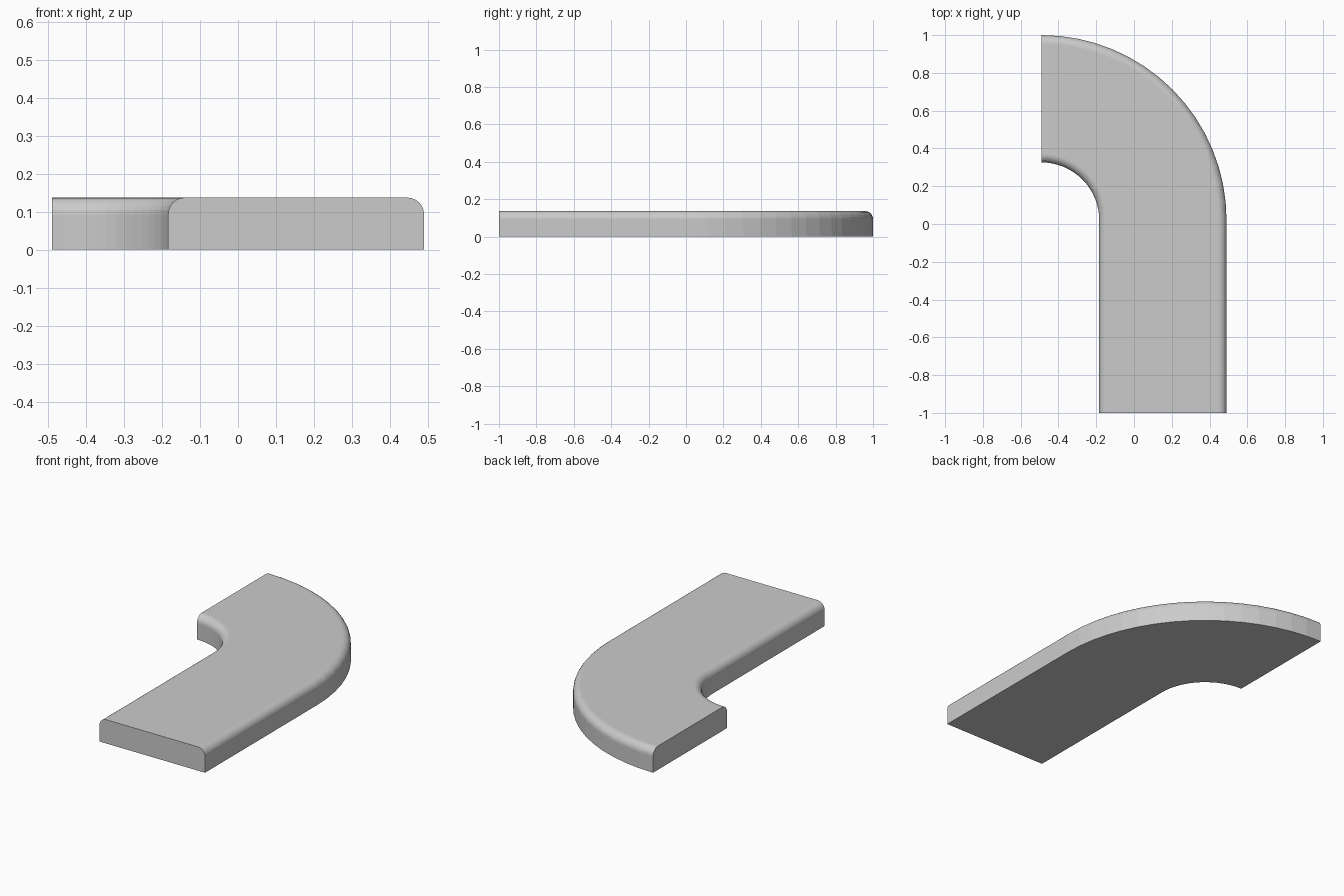
import bpy, bmesh
from math import sin, cos, pi

if "Cube" in bpy.data.objects:
    bpy.data.objects.remove(bpy.data.objects["Cube"])

CX, CY = -0.49, 0.02          # centre of the bend
R_IN, R_OUT = 0.306, 0.98     # inner and outer bend radius
H, F = 0.137, 0.044           # height and top edge rounding
FILLET_STEPS, BEND_STEPS = 6, 16

# cross-section as (radius, height): flat base, rounded upper edges
profile = [(R_IN, 0), (R_OUT, 0)]
for i in range(FILLET_STEPS + 1):
    a = pi / 2 * i / FILLET_STEPS
    profile.append((R_OUT - F + F * cos(a), H - F + F * sin(a)))
for i in range(FILLET_STEPS + 1):
    a = pi / 2 * (1 + i / FILLET_STEPS)
    profile.append((R_IN + F + F * cos(a), H - F + F * sin(a)))

bm = bmesh.new()
# straight run starts at the front, then a quarter-circle bend to the left
rings = [[bm.verts.new((CX + r, -1, z)) for r, z in profile]]
for s in range(BEND_STEPS + 1):
    t = pi / 2 * s / BEND_STEPS
    rings.append([bm.verts.new((CX + r * cos(t), CY + r * sin(t), z)) for r, z in profile])

# skin and flat end caps
n = len(profile)
for a, b in zip(rings, rings[1:]):
    for i in range(n):
        j = (i + 1) % n
        bm.faces.new((a[i], a[j], b[j], b[i]))
bm.faces.new(rings[0])
bm.faces.new(rings[-1][::-1])
bmesh.ops.recalc_face_normals(bm, faces=bm.faces)

mesh = bpy.data.meshes.new("curved_curb")
bm.to_mesh(mesh)
bm.free()
obj = bpy.data.objects.new("curved_curb", mesh)
bpy.context.collection.objects.link(obj)
